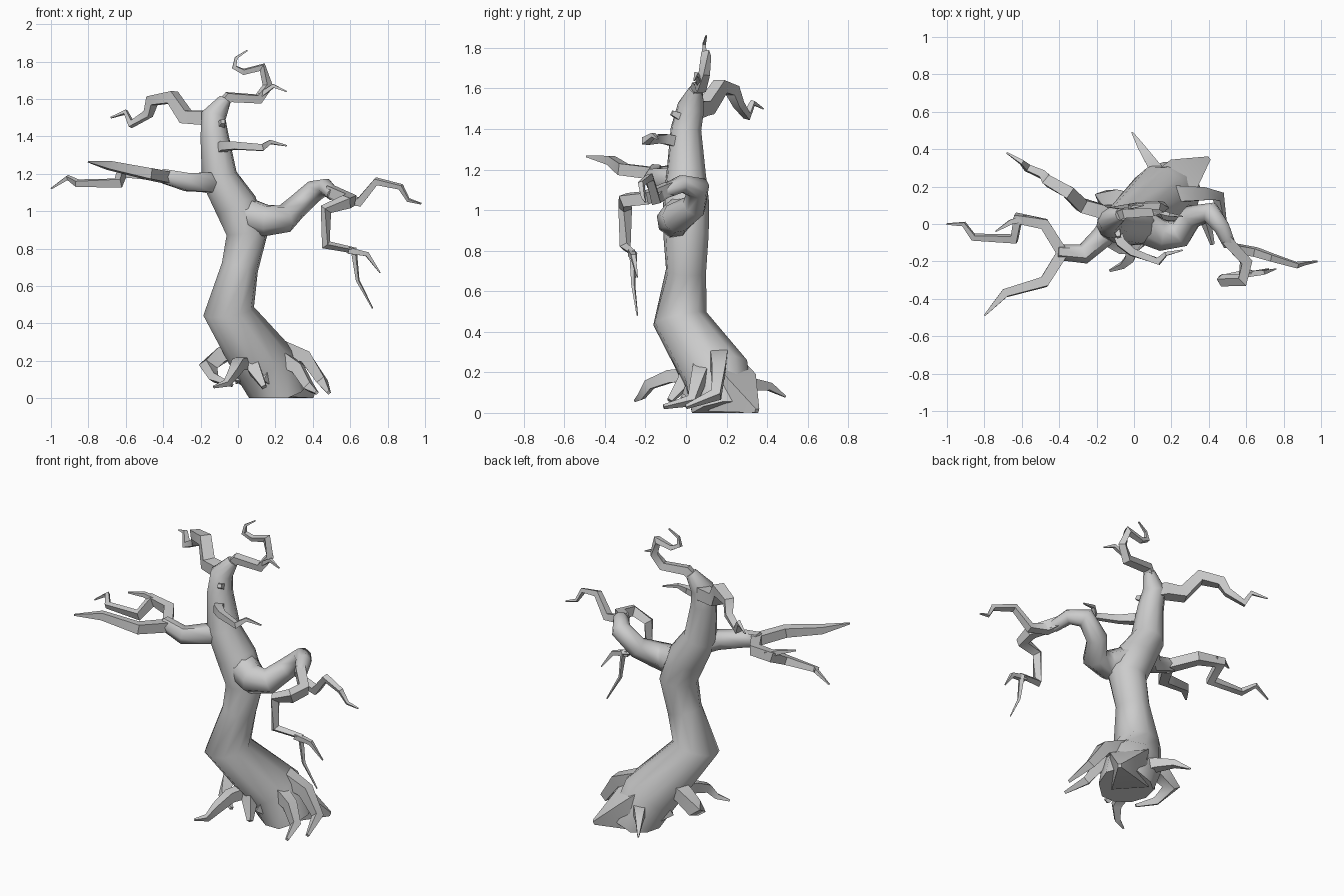
import bpy
import bmesh
import math
from mathutils import Vector

cube = bpy.data.objects.get("Cube")
if cube:
    bpy.data.objects.remove(cube, do_unlink=True)

# Single plain material
bark = bpy.data.materials.new("grey_bark")
bark.use_nodes = True
bark_colour = (0.6, 0.6, 0.6, 1)
bark.diffuse_color = bark_colour
bark.node_tree.nodes["Principled BSDF"].inputs["Base Color"].default_value = bark_colour


def limb(name, points, start=None, end=None, sides=4, radii=None, smooth_angle=40):
    """Sweep a tapering polygon along a crooked path, mitring every bend."""
    path = [Vector(p) for p in points]
    last = len(path) - 1
    if radii is None:
        radii = [start + (end - start) * (i / last) ** 1.3 for i in range(last + 1)]
    mesh_builder = bmesh.new()
    rings = []
    normal = None
    for i, centre in enumerate(path):
        before = (centre - path[max(i - 1, 0)]).normalized()
        after = (path[min(i + 1, last)] - centre).normalized()
        tangent = (before + after).normalized()
        if normal is None:
            normal = Vector((0, 0, 1)) if abs(tangent.z) < 0.8 else Vector((0, -1, 0))
        normal = (normal - tangent * normal.dot(tangent)).normalized()
        side = tangent.cross(normal)
        # Widen the ring at sharp bends so the limb keeps its thickness
        stretch = 1 if i in (0, last) else min(1.25, 1 / max(tangent.dot(after), 0.1))
        ring = []
        for k in range(sides):
            angle = math.tau * (k + 0.5) / sides
            offset = normal * math.cos(angle) + side * math.sin(angle)
            corner = centre + offset * radii[i] * stretch
            corner.z = max(corner.z, 0)
            ring.append(mesh_builder.verts.new(corner))
        rings.append(ring)
    for lower, upper in zip(rings, rings[1:]):
        for k in range(sides):
            n = (k + 1) % sides
            mesh_builder.faces.new((lower[k], lower[n], upper[n], upper[k]))
    mesh_builder.faces.new(list(reversed(rings[0])))
    mesh_builder.faces.new(rings[-1])
    bmesh.ops.recalc_face_normals(mesh_builder, faces=mesh_builder.faces)
    mesh = bpy.data.meshes.new(name)
    mesh_builder.to_mesh(mesh)
    mesh_builder.free()
    mesh.materials.append(bark)
    obj = bpy.data.objects.new(name, mesh)
    bpy.context.collection.objects.link(obj)
    bpy.ops.object.select_all(action="DESELECT")
    obj.select_set(True)
    bpy.context.view_layer.objects.active = obj
    bpy.ops.object.shade_smooth_by_angle(angle=math.radians(smooth_angle))


# Leaning trunk with a flared foot
limb("trunk",
     [(.21, .18, 0), (.14, .15, .19), (-.05, -.03, .465), (.01, 0, .7), (.05, 0, .88),
      (-.01, 0, 1.03), (-.1, 0, 1.18), (-.125, 0, 1.4), (-.13, .025, 1.51), (-.07, .05, 1.595)],
     sides=10, smooth_angle=60,
     radii=[.16, .165, .12, .1, .108, .115, .096, .076, .064, .035])
limb("foot_flare", [(.1, .11, .2), (.23, .23, .1), (.4, .35, .01)],
     radii=[.17, .15, .015])

# Long arm on the right with two forks
limb("right_arm",
     [(-.1, .03, 1.14), (-.17, -.07, 1.155), (-.27, -.16, 1.155), (-.41, -.15, 1.19)],
     sides=6, smooth_angle=60, radii=[.06, .06, .05, .042])
limb("right_arm_front_fork",
     [(-.38, -.15, 1.18), (-.48, -.31, 1.2), (-.69, -.37, 1.245), (-.8, -.49, 1.265)],
     radii=[.042, .038, .03, .006])
limb("right_arm_back_fork",
     [(-.38, -.16, 1.18), (-.48, 0, 1.2), (-.62, .03, 1.21), (-.64, -.08, 1.15),
      (-.86, -.07, 1.15), (-.91, 0, 1.18), (-1, 0, 1.12)],
     .042, .005)
limb("right_arm_twig", [(-.58, .03, 1.21), (-.66, .01, 1.24), (-.74, -.04, 1.25)], .026, .005)

# Zigzag branch near the top, reaching to the back right
limb("upper_right_branch",
     [(-.11, .02, 1.48), (-.18, .07, 1.5), (-.28, .1, 1.505), (-.35, .17, 1.61), (-.46, .23, 1.59),
      (-.48, .26, 1.52), (-.57, .3, 1.465), (-.6, .33, 1.53), (-.68, .38, 1.5)],
     .055, .005)

# Hooked crown branch and its twig
limb("crown_branch",
     [(-.12, .03, 1.53), (-.05, .06, 1.61), (.11, .07, 1.6), (.16, .09, 1.67), (.13, .1, 1.77),
      (.03, .1, 1.745), (-.02, .09, 1.77), (-.01, .09, 1.82), (.05, .1, 1.86)],
     .034, .005)
limb("crown_twig", [(.12, .07, 1.62), (.19, .05, 1.67), (.26, .04, 1.64)], .018, .004)

# Small front branch and broken stub
limb("front_branch",
     [(-.1, -.02, 1.33), (-.07, -.1, 1.35), (-.01, -.15, 1.35), (.13, -.2, 1.34),
      (.17, -.16, 1.37), (.26, -.14, 1.35)],
     .038, .005)
limb("front_stub", [(-.1, -.01, 1.45), (-.08, -.07, 1.48)], .03, .016)

# Thick curling arm on the left with two forks
limb("left_arm",
     [(-.04, .03, 1.05), (.04, -.01, .98), (.15, -.06, .95), (.25, -.05, .96), (.31, .04, 1.02),
      (.41, .06, 1.11), (.47, -.02, 1.13), (.51, -.11, 1.09)],
     sides=8, smooth_angle=60, radii=[.07, .095, .083, .068, .06, .05, .043, .036])
limb("left_arm_outer_fork",
     [(.48, -.06, 1.11), (.54, -.13, 1.07), (.65, -.15, 1.05), (.74, -.18, 1.16),
      (.87, -.22, 1.13), (.91, -.21, 1.06), (.98, -.2, 1.04)],
     .034, .005)
limb("left_arm_hanging_fork",
     [(.49, -.08, 1.11), (.6, -.2, 1.06), (.58, -.3, 1.05), (.47, -.3, 1.01), (.47, -.3, .82),
      (.62, -.26, .79), (.64, -.26, .63), (.72, -.24, .48)],
     .04, .004)
limb("left_arm_hanging_twig", [(.59, -.27, .79), (.69, -.26, .77), (.76, -.24, .67)], .024, .004)

# Claw-like roots
limb("left_outer_root",
     [(.1, .13, .3), (.22, .16, .27), (.36, .16, .22), (.45, .15, .09), (.485, 0, .03)], .07, .012)
limb("left_inner_root",
     [(.1, .09, .24), (.22, .08, .22), (.32, .06, .16), (.38, .03, .06), (.42, -.11, .03)], .065, .012)
limb("front_middle_root", [(.04, .04, .27), (.09, -.01, .15), (.14, -.08, .06)], .065, .018)
limb("front_right_root",
     [(.05, .04, .19), (0, -.08, .18), (-.02, -.18, .14), (-.06, -.22, .08), (-.13, -.25, .06)], .05, .008)
limb("right_curled_root",
     [(.06, .1, .27), (-.08, .14, .235), (-.16, .14, .17), (-.13, .04, .11), (-.03, -.02, .07)], .065, .012)
limb("back_root",
     [(.16, .24, .13), (.1, .32, .14), (.04, .41, .13), (-.01, .49, .08)], .055, .006)
